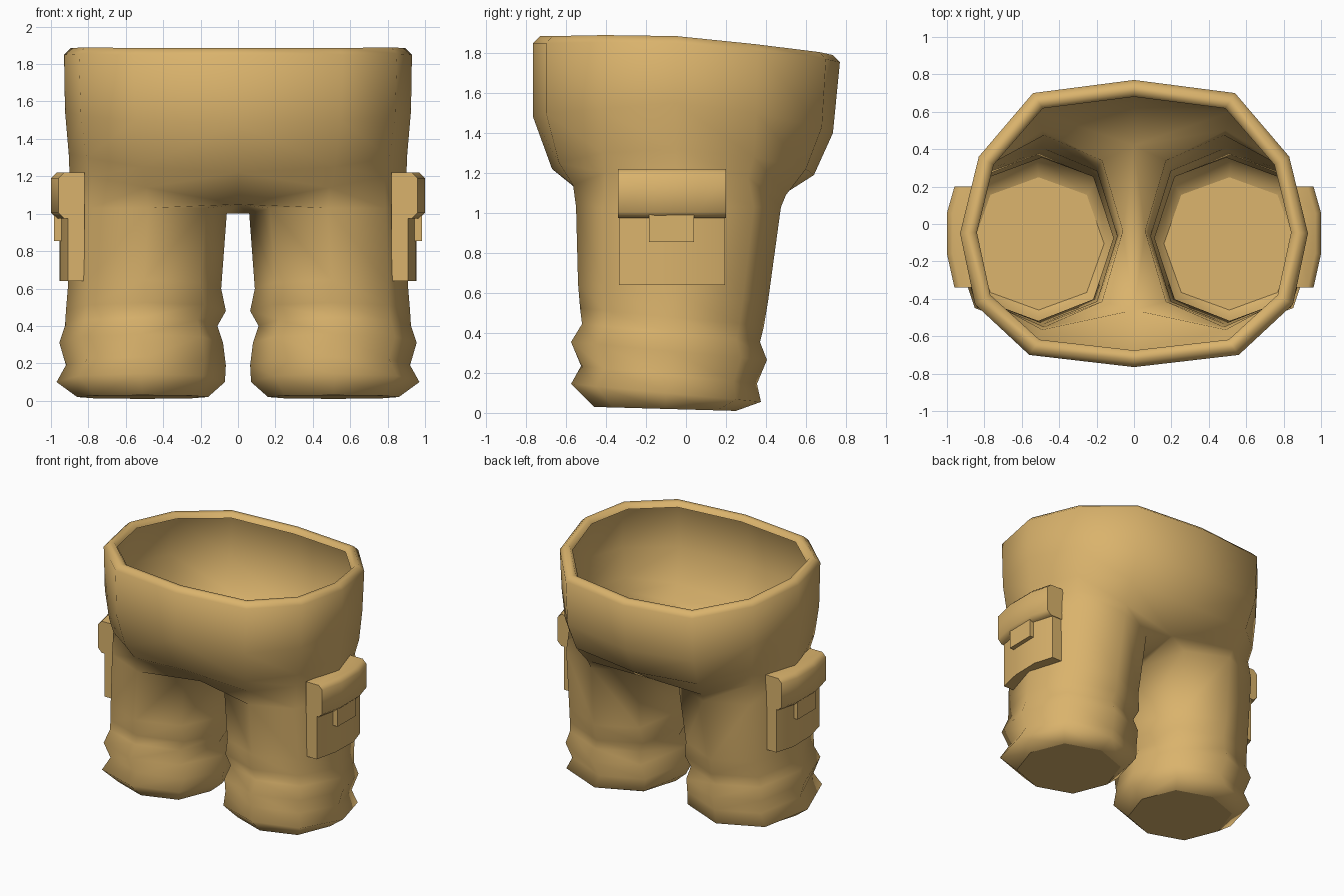
import bpy, bmesh, math

if "Cube" in bpy.data.objects:
    bpy.data.objects.remove(bpy.data.objects["Cube"])

tan = bpy.data.materials.new("tan cloth")
tan.diffuse_color = (0.70, 0.45, 0.15, 1)
tan.use_nodes = True
tan.node_tree.nodes["Principled BSDF"].inputs["Base Color"].default_value = tan.diffuse_color


def make_object(name, bm, angle):
    bmesh.ops.recalc_face_normals(bm, faces=bm.faces[:])
    me = bpy.data.meshes.new(name)
    bm.to_mesh(me)
    bm.free()
    me.materials.append(tan)
    me.polygons.foreach_set("use_smooth", [True] * len(me.polygons))
    me.set_sharp_from_angle(angle=math.radians(angle))
    ob = bpy.data.objects.new(name, me)
    bpy.context.collection.objects.link(ob)
    ob.modifiers.new("mirror", "MIRROR")
    return ob


# Trousers: right half, waist rows run from front centre round to back centre
rim = [(0, -.765, 1.85), (.56, -.70, 1.85), (.85, -.43, 1.855), (.93, -.05, 1.85),
       (.83, .36, 1.81), (.54, .70, 1.77), (0, .77, 1.755)]
body = [
    [(0, -.765, 1.48), (.55, -.70, 1.50), (.84, -.43, 1.52), (.925, -.05, 1.55),
     (.82, .35, 1.5), (.54, .68, 1.43), (0, .735, 1.40)],
    [(0, -.67, 1.22), (.52, -.635, 1.25), (.81, -.42, 1.3), (.905, -.05, 1.32),
     (.80, .34, 1.28), (.52, .60, 1.22), (0, .64, 1.19)],
    [(0, -.46, 1.05), (.49, -.565, 1.14), (.785, -.405, 1.2), (.90, -.05, 1.2),
     (.785, .31, 1.18), (.49, .50, 1.09), (0, .42, 1.05)],
]


def inset(points, d, dz):
    return [(x * (1 - d / .93), y * (1 - d / .77), z + dz) for x, y, z in points]


# Turned-in rim, then the body below it
waist = [inset(rim, .09, .0), inset(rim, .07, .032), inset(rim, .035, .035), rim] + body

# Leg rings: height, outer x, inner x, front y, back y (creases near the hem)
legs = [
    (1.03, .90, .06, -.55, .475), (.60, .91, .09, -.54, .41), (.48, .92, .065, -.53, .39),
    (.40, .925, .11, -.52, .37), (.31, .955, .08, -.575, .405), (.19, .92, .065, -.525, .355),
    (.10, .97, .07, -.575, .375), (.02, .86, .16, -.46, .25),
]


def leg_ring(z, xo, xi, f, b):
    cx, cy, rx, ry = (xo + xi) / 2, (f + b) / 2, (xo - xi) / 2, (b - f) / 2
    pts = []
    for i in range(8):
        a = -math.pi / 2 + i * math.pi / 4
        k = 1.04 if i % 2 else 1
        s = math.sin(a) * k
        tilt = 0 if z > 1 else -min(.045, z * .5)
        pts.append((cx + rx * math.cos(a) * k, cy + ry * s, z + tilt * s))
    return pts


bm = bmesh.new()
W = [[bm.verts.new(p) for p in row] for row in waist]
L = [[bm.verts.new(p) for p in leg_ring(*r)] for r in legs]
L[0][6].co.z = 1.0
crotch = bm.verts.new((0, -.04, 1.0))
for a, b in zip(W, W[1:]):
    for i in range(6):
        bm.faces.new((a[i], a[i + 1], b[i + 1], b[i]))
w, t = W[-1], L[0]
for i in range(4):
    bm.faces.new((w[i + 1], w[i + 2], t[i + 1], t[i]))
bm.faces.new((w[0], w[1], t[0], t[7]))
bm.faces.new((w[5], w[6], t[5], t[4]))
bm.faces.new((w[0], t[7], t[6], crotch))
bm.faces.new((w[6], crotch, t[6], t[5]))
for a, b in zip(L, L[1:]):
    for i in range(8):
        j = (i + 1) % 8
        bm.faces.new((a[i], a[j], b[j], b[i]))
sole = bm.faces.new(L[-1])
trousers = make_object("trousers", bm, 85)
# Keep the flat leg ends crisp
sharp = trousers.data.attributes["sharp_edge"] if "sharp_edge" in trousers.data.attributes \
    else trousers.data.attributes.new("sharp_edge", "BOOLEAN", "EDGE")
for e in trousers.data.edges:
    if all(trousers.data.vertices[v].co.z < .04 for v in e.vertices):
        sharp.data[e.index].value = True


# Side pockets: a curved outline seen from above, extruded upwards
def pocket(name, outline, z0, z1, bevel=0):
    bm = bmesh.new()
    face = bm.faces.new([bm.verts.new((x, y, z0)) for x, y in outline])
    ext = bmesh.ops.extrude_face_region(bm, geom=[face])
    for v in ext["geom"]:
        if isinstance(v, bmesh.types.BMVert):
            v.co.z = z1
    bmesh.ops.recalc_face_normals(bm, faces=bm.faces[:])
    if bevel:
        rims = [e for e in bm.edges if abs(e.verts[0].co.z - e.verts[1].co.z) < .01
                and min(v.co.x for v in e.verts) > .93]
        bmesh.ops.bevel(bm, geom=rims, offset=bevel, segments=1, affect='EDGES', profile=.5)
    make_object(name, bm, 50)


pocket("pocket_bag", [(.82, -.335), (.91, -.335), (.95, -.16), (.955, .05), (.91, .195),
                      (.82, .195), (.86, .05), (.86, -.16)], .64, 1.05)
pocket("pocket_flap", [(.82, -.34), (.96, -.34), (1.0, -.16), (1.0, .06), (.96, .20),
                       (.82, .20), (.86, .05), (.86, -.16)], .975, 1.22, .03)
pocket("pocket_tab", [(.92, -.185), (.983, -.185), (.985, .04), (.92, .04)], .855, 1.02)
